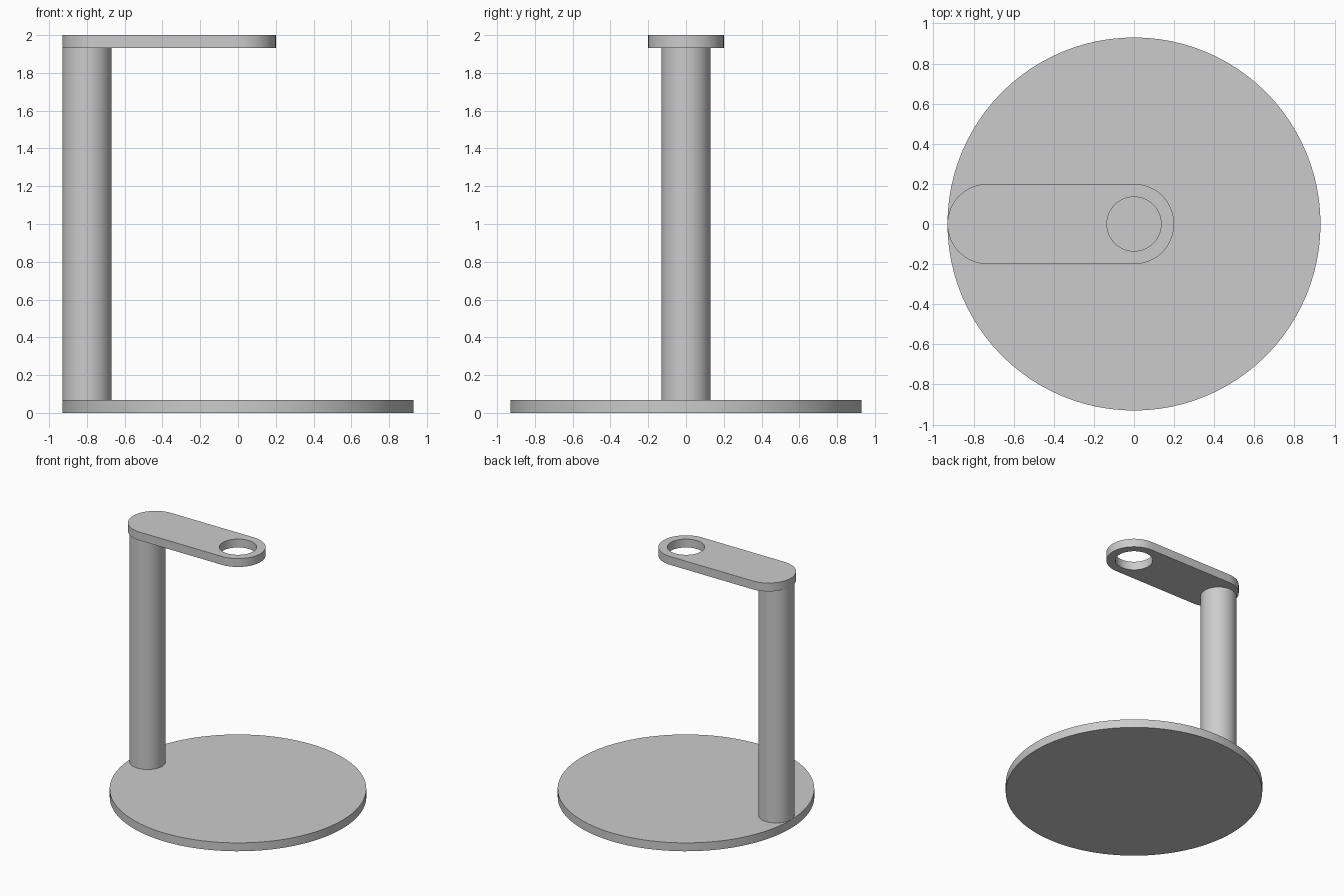
import bpy, bmesh
from math import cos, sin, pi, radians

if "Cube" in bpy.data.objects:
    bpy.data.objects.remove(bpy.data.objects["Cube"])

THICK = 0.067      # thickness of base and arm
R_BASE = 0.93
R_POST = 0.13
R_ARM = 0.2
R_HOLE = 0.135


def smooth(obj):
    bpy.ops.object.select_all(action='DESELECT')
    obj.select_set(True)
    bpy.context.view_layer.objects.active = obj
    bpy.ops.object.shade_smooth_by_angle(angle=radians(30))


def disc(name, radius, x, z0, z1, sides):
    bpy.ops.mesh.primitive_cylinder_add(vertices=sides, radius=radius, depth=z1 - z0,
                                        location=(x, 0, (z0 + z1) / 2))
    obj = bpy.context.object
    obj.name = name
    smooth(obj)


def arc(cx, radius, start, end, steps):
    return [(cx + radius * cos(start + (end - start) * i / steps),
             radius * sin(start + (end - start) * i / steps)) for i in range(steps + 1)]


def plate(name, loops, z0, z1):
    """Fill closed outlines (later ones are holes) and extrude them upward."""
    bm = bmesh.new()
    for pts in loops:
        vs = [bm.verts.new((x, y, z0)) for x, y in pts]
        for i, v in enumerate(vs):
            bm.edges.new((v, vs[(i + 1) % len(vs)]))
    bmesh.ops.triangle_fill(bm, edges=bm.edges[:], use_beauty=True)
    ext = bmesh.ops.extrude_face_region(bm, geom=bm.faces[:], use_keep_orig=True)
    top = [g for g in ext['geom'] if isinstance(g, bmesh.types.BMVert)]
    bmesh.ops.translate(bm, verts=top, vec=(0, 0, z1 - z0))
    bmesh.ops.recalc_face_normals(bm, faces=bm.faces[:])
    mesh = bpy.data.meshes.new(name)
    bm.to_mesh(mesh)
    bm.free()
    obj = bpy.data.objects.new(name, mesh)
    bpy.context.collection.objects.link(obj)
    smooth(obj)


# round base plate
disc("base_plate", R_BASE, 0, 0, THICK, 96)

# upright post, flush with the left edge of the base
disc("post", R_POST, -R_BASE + R_POST, THICK, 2 - THICK, 48)

# rounded arm with a hole above the base centre
outline = (arc(0, R_ARM, -pi / 2, pi / 2, 32)
           + arc(-R_BASE + R_ARM, R_ARM, pi / 2, 3 * pi / 2, 32))
hole = arc(0, R_HOLE, 0, 2 * pi, 64)[:-1]
plate("arm", [outline, hole], 2 - THICK, 2)
